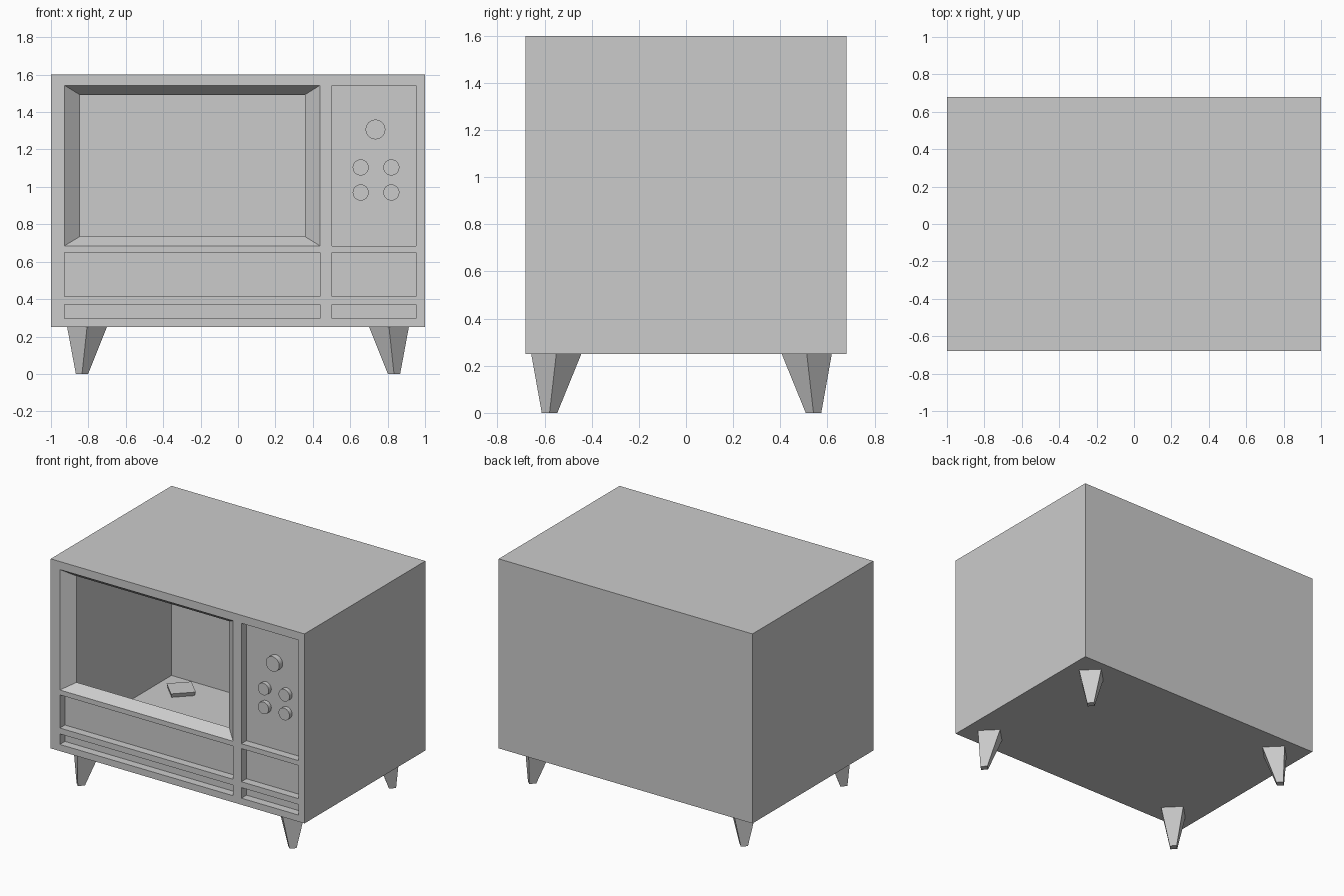
import bpy, bmesh, math
from mathutils import Matrix, Vector

if "Cube" in bpy.data.objects:
    bpy.data.objects.remove(bpy.data.objects["Cube"])

FRONT, BACK = -0.68, 0.68
RECESS = 0.057


def add_object(name, bm):
    mesh = bpy.data.meshes.new(name)
    bm.to_mesh(mesh)
    bm.free()
    obj = bpy.data.objects.new(name, mesh)
    bpy.context.collection.objects.link(obj)
    return obj


# Cabinet: front grid, every odd cell is a recessed panel
def build_cabinet():
    xs = [-1, -0.928, 0.438, 0.503, 0.952, 1]
    zs = [0.25, 0.297, 0.372, 0.414, 0.65, 0.685, 1.543, 1.6]
    bm = bmesh.new()
    v = [[bm.verts.new((x, FRONT, z)) for z in zs] for x in xs]
    panels = {}
    for i in range(len(xs) - 1):
        for k in range(len(zs) - 1):
            f = bm.faces.new((v[i][k], v[i + 1][k], v[i + 1][k + 1], v[i][k + 1]))
            if i % 2 and k % 2:
                panels[i, k] = f
    # Sides and back, swept from the front outline
    outline = [e for e in bm.edges if e.is_boundary]
    ext = bmesh.ops.extrude_edge_only(bm, edges=outline)["geom"]
    for g in ext:
        if isinstance(g, bmesh.types.BMVert):
            g.co.y = BACK
    rim = [g for g in ext if isinstance(g, bmesh.types.BMEdge) and g.is_boundary]
    bmesh.ops.contextual_create(bm, geom=rim)
    # Recessed panels and the sloping, open screen surround
    for key, face in panels.items():
        f = bmesh.ops.extrude_discrete_faces(bm, faces=[face])["faces"][0]
        if key == (1, 5):
            cx, cz = f.calc_center_median().xz
            for p in f.verts:
                p.co.x = 0.357 if p.co.x > cx else -0.845
                p.co.z = 1.492 if p.co.z > cz else 0.735
                p.co.y += 0.07
            bmesh.ops.delete(bm, geom=[f], context='FACES_ONLY')
        else:
            for p in f.verts:
                p.co.y += RECESS
    bmesh.ops.recalc_face_normals(bm, faces=bm.faces[:])
    add_object("cabinet", bm)


# Control knobs
def build_knob(name, x, z, radius, depth):
    bm = bmesh.new()
    bmesh.ops.create_cone(bm, cap_ends=True, segments=24, radius1=radius, radius2=radius,
                          depth=depth, matrix=Matrix.Rotation(math.pi / 2, 4, 'X'))
    obj = add_object(name, bm)
    obj.location = (x, FRONT + RECESS - depth / 2, z)
    for p in obj.data.polygons:
        p.use_smooth = len(p.vertices) == 4
    obj.data.set_sharp_from_angle(angle=math.radians(40))


# Splayed four-sided legs, tops poking slightly through the cabinet floor
def build_leg(name, sx, sy):
    bm = bmesh.new()
    rings = []
    for z, r, cx, cy in [(0, 0.033, 0.834, 0.56), (0.28, 0.115, 0.804, 0.528)]:
        centre = Vector((sx * cx, sy * cy - 0.019, z))
        rings.append([bm.verts.new(centre + Vector((r * dx, r * dy, 0)))
                      for dx, dy in [(1, 0), (0, 1), (-1, 0), (0, -1)]])
    low, high = rings
    bm.faces.new(low[::-1])
    bm.faces.new(high)
    for i in range(4):
        j = (i + 1) % 4
        bm.faces.new((low[i], low[j], high[j], high[i]))
    add_object(name, bm)


build_cabinet()
build_knob("channel_knob", 0.735, 1.307, 0.053, 0.038)
for row, z in [("upper", 1.104), ("lower", 0.97)]:
    for side, x in [("left", 0.656), ("right", 0.82)]:
        build_knob(f"{row}_{side}_knob", x, z, 0.043, 0.03)
for side, sx in [("left", -1), ("right", 1)]:
    for end, sy in [("front", -1), ("back", 1)]:
        build_leg(f"{end}_{side}_leg", sx, sy)
